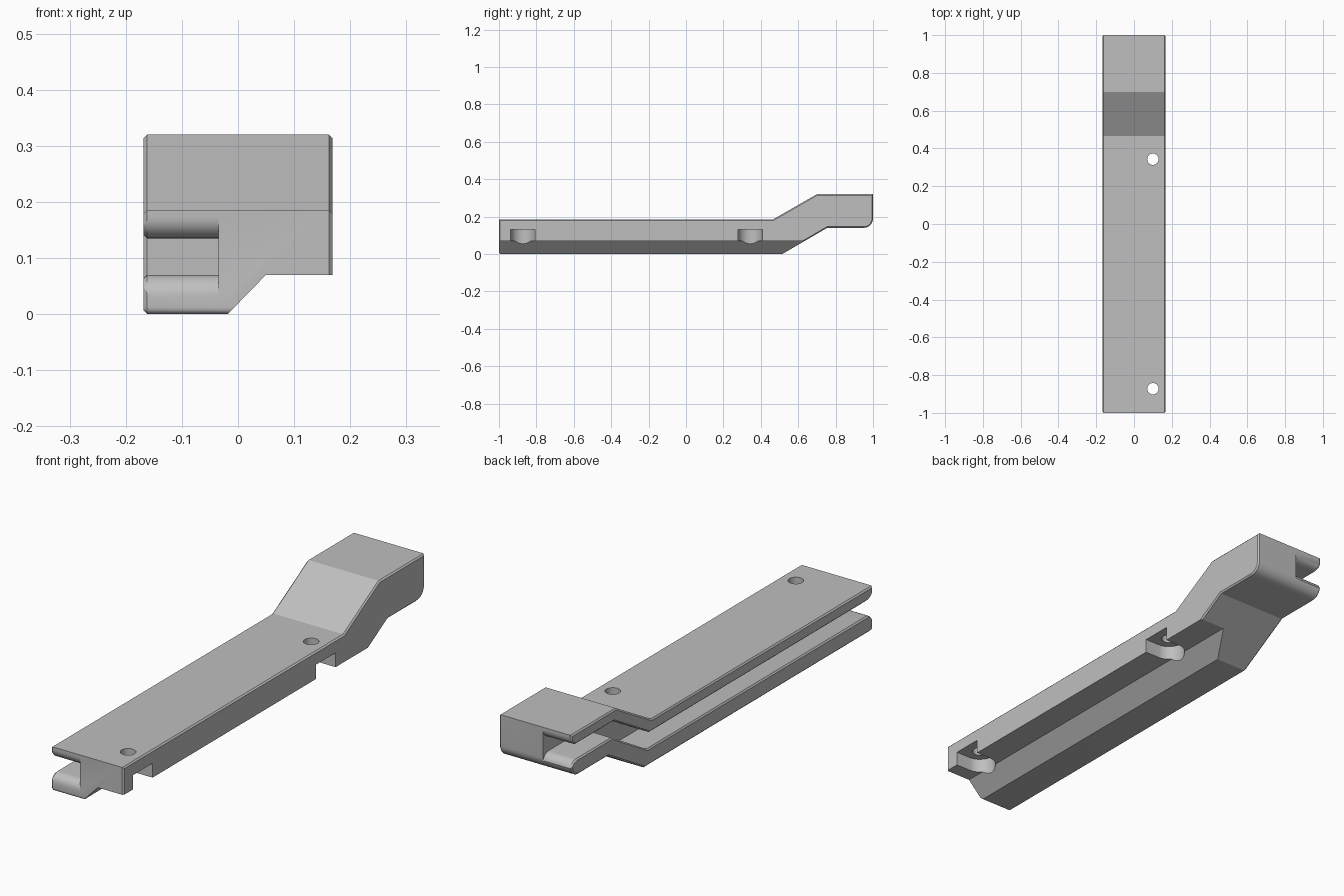
import bpy, bmesh, math
from mathutils import Vector

if "Cube" in bpy.data.objects:
    bpy.data.objects.remove(bpy.data.objects["Cube"], do_unlink=True)

grey = bpy.data.materials.new("mid grey")
grey.use_nodes = True
COLOUR = (0.52, 0.52, 0.52, 1)
grey.diffuse_color = COLOUR
grey.node_tree.nodes["Principled BSDF"].inputs["Base Color"].default_value = COLOUR

HALF = 0.168      # half width
CHAMFER = 0.006
LIP = 0.038       # rounding of the slot mouths


def arc(cy, cz, r, a0, a1, n=8):
    """Points of an arc, angles in degrees."""
    angles = [math.radians(a0 + (a1 - a0) * i / n) for i in range(n + 1)]
    return [(cy + r * math.cos(a), cz + r * math.sin(a)) for a in angles]


def loft(name, sections, chamfer=0):
    """Solid skinned through matching closed loops of 3D points."""
    bm = bmesh.new()
    rings = [[bm.verts.new(p) for p in s] for s in sections]
    for a, b in zip(rings, rings[1:]):
        for i in range(len(a)):
            j = (i + 1) % len(a)
            bm.faces.new((a[i], a[j], b[j], b[i]))
    caps = [bm.faces.new(rings[0]), bm.faces.new(rings[-1])]
    bmesh.ops.recalc_face_normals(bm, faces=bm.faces)
    if chamfer:
        rim = [e for f in caps for e in f.edges]
        bmesh.ops.bevel(bm, geom=rim, offset=chamfer, segments=1,
                        affect='EDGES', profile=0.5)
    mesh = bpy.data.meshes.new(name)
    bm.to_mesh(mesh)
    bm.free()
    mesh.materials.append(grey)
    ob = bpy.data.objects.new(name, mesh)
    bpy.context.collection.objects.link(ob)
    return ob


def cut(target, cutter):
    cutter.hide_render = True
    mod = target.modifiers.new("cut", 'BOOLEAN')
    mod.operation = 'DIFFERENCE'
    mod.solver = 'EXACT'
    mod.object = cutter
    bpy.context.view_layer.objects.active = target
    bpy.ops.object.modifier_apply(modifier=mod.name)
    bpy.data.objects.remove(cutter, do_unlink=True)


# Stepped bar: side profile extruded across the width
side = arc(-0.988, 0.012, 0.012, 180, 270, 4)
side += [(0.515, 0), (0.755, 0.14)]
side += arc(0.95, 0.19, 0.05, -90, 0)
side += [(1, 0.32), (0.7, 0.32), (0.465, 0.185), (-1, 0.185)]
body = loft("stepped_bar", [[(x, y, z) for y, z in side] for x in (-HALF, HALF)], CHAMFER)

# Relief under one side, with a sloping flank
relief = [(-0.0865, -0.07), (0.05, 0.07), (0.4, 0.07), (0.4, -0.07)]
cut(body, loft("relief_cutter", [[(x, y, z) for x, z in relief] for y in (-1.2, 1.2)]))

# Cranked side slot with rounded mouths and a chamfered opening
floor = [(-1.1, 0.07 - LIP)] + arc(-1 + LIP, 0.07 - LIP, LIP, 180, 90)
floor += [(0.495, 0.07), (0.73, 0.207)]
floor += arc(1 - LIP, 0.207 - LIP, LIP, 90, 0) + [(1.1, 0.207 - LIP)]
roof = [(1.1, 0.272 + LIP)] + arc(1 - LIP, 0.272 + LIP, LIP, 0, -90)
roof += [(0.715, 0.272), (0.48, 0.135)]
roof += arc(-1 + LIP, 0.135 + LIP, LIP, -90, -180) + [(-1.1, 0.135 + LIP)]


def slot_ring(x, grow):
    return [(x, y, z - grow) for y, z in floor] + [(x, y, z + grow) for y, z in roof]


flare = 0.012
cut(body, loft("slot_cutter", [slot_ring(-0.035, 0), slot_ring(CHAMFER - HALF, 0),
                               slot_ring(CHAMFER - HALF - flare, flare)]))

# Nut pockets open to the side and below, each with a bolt hole
for y in (-0.872, 0.343):
    pocket = arc(0.1, y, 0.065, 90, 270, 20) + [(0.3, y - 0.065), (0.3, y + 0.065)]
    cut(body, loft("pocket_cutter", [[(a, b, z) for a, b in pocket] for z in (-0.1, 0.13)]))
    hole = arc(0.1, y, 0.03, 0, 360, 32)[:-1]
    cut(body, loft("hole_cutter", [[(a, b, z) for a, b in hole] for z in (0.1, 0.4)]))

# Smooth the rounded parts, keep the folds crisp
bpy.ops.object.select_all(action='DESELECT')
body.select_set(True)
bpy.context.view_layer.objects.active = body
bpy.ops.object.shade_smooth_by_angle(angle=math.radians(25))
